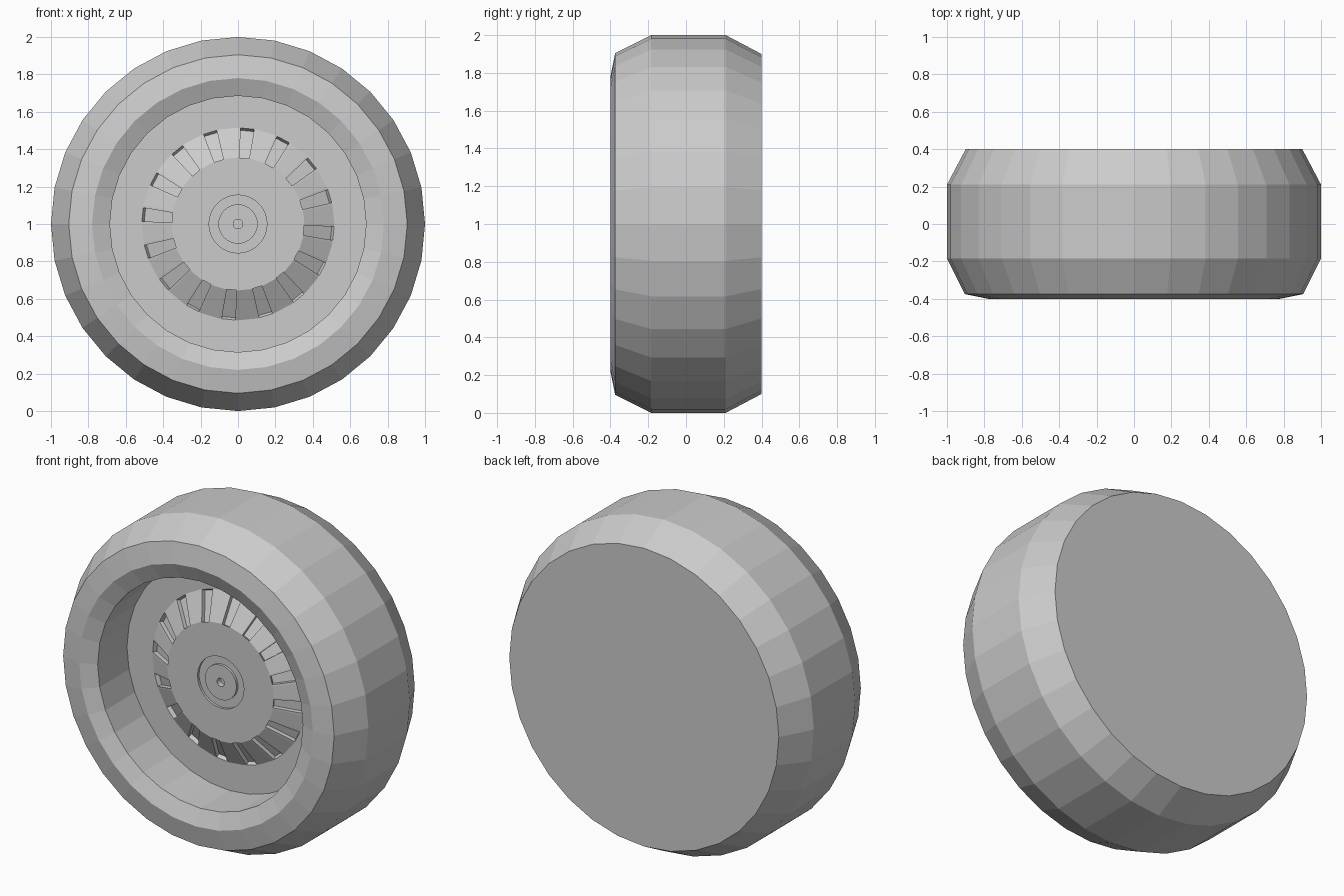
import bpy, bmesh
from math import cos, sin, tau
from mathutils import Vector

if "Cube" in bpy.data.objects:
    bpy.data.objects.remove(bpy.data.objects["Cube"])

SIDES = 32
AXLE_Z = 1.0

grey = bpy.data.materials.new("plain grey")
grey.use_nodes = True
grey.diffuse_color = (0.6, 0.6, 0.6, 1)
grey.node_tree.nodes["Principled BSDF"].inputs["Base Color"].default_value = (0.6, 0.6, 0.6, 1)


def lathe(profile):
    """Spin (radius, y) points about the axle, listed from back to front."""
    bm = bmesh.new()
    rings = []
    for r, y in profile:
        count = SIDES if r > 0 else 1
        rings.append([bm.verts.new((r * cos(tau * i / SIDES), y, r * sin(tau * i / SIDES)))
                      for i in range(count)])
    bands = []
    for a, b in zip(rings, rings[1:]):
        band = []
        for i in range(SIDES):
            j = (i + 1) % SIDES
            if len(a) == 1:
                corners = [a[0], b[j], b[i]]
            elif len(b) == 1:
                corners = [a[i], a[j], b[0]]
            else:
                corners = [a[i], a[j], b[j], b[i]]
            band.append(bm.faces.new(corners))
        bands.append(band)
    return bm, bands


def finish(name, bm):
    mesh = bpy.data.meshes.new(name)
    bm.to_mesh(mesh)
    bm.free()
    mesh.materials.append(grey)
    obj = bpy.data.objects.new(name, mesh)
    obj.location.z = AXLE_Z
    bpy.context.collection.objects.link(obj)


# Tyre with closed back, bevelled tread and a lip turning into the rim
bm, _ = lathe([(0, 0.4), (0.9, 0.4), (1, 0.21), (1, -0.185),
               (0.905, -0.375), (0.78, -0.4), (0.685, -0.36)])
finish("tyre", bm)

# Deep barrel and flat plate of the rim
bm, _ = lathe([(0.685, -0.36), (0.685, -0.08), (0.515, -0.08)])
finish("rim", bm)

# Raised hub disc with a sloped skirt
bm, bands = lathe([(0.515, -0.08), (0.355, -0.165), (0.155, -0.165)])

# Sunken slots in every other facet of the skirt
slots = bands[0][1::2]
bmesh.ops.inset_individual(bm, faces=slots, thickness=0.004)
for face in slots:
    centre = face.calc_center_median()
    tangent = Vector((-centre.z, 0, centre.x)).normalized()
    for v in face.verts:
        v.co -= tangent * (v.co - centre).dot(tangent) * 0.27
bm.normal_update()
bmesh.ops.inset_individual(bm, faces=slots, thickness=0.001, depth=-0.025)
finish("hub", bm)

# Stepped centre cap with an axle hole
bm, _ = lathe([(0.155, -0.165), (0.155, -0.15), (0.105, -0.15), (0.105, -0.165),
               (0.025, -0.165), (0.025, -0.13), (0, -0.13)])
finish("centre_cap", bm)
